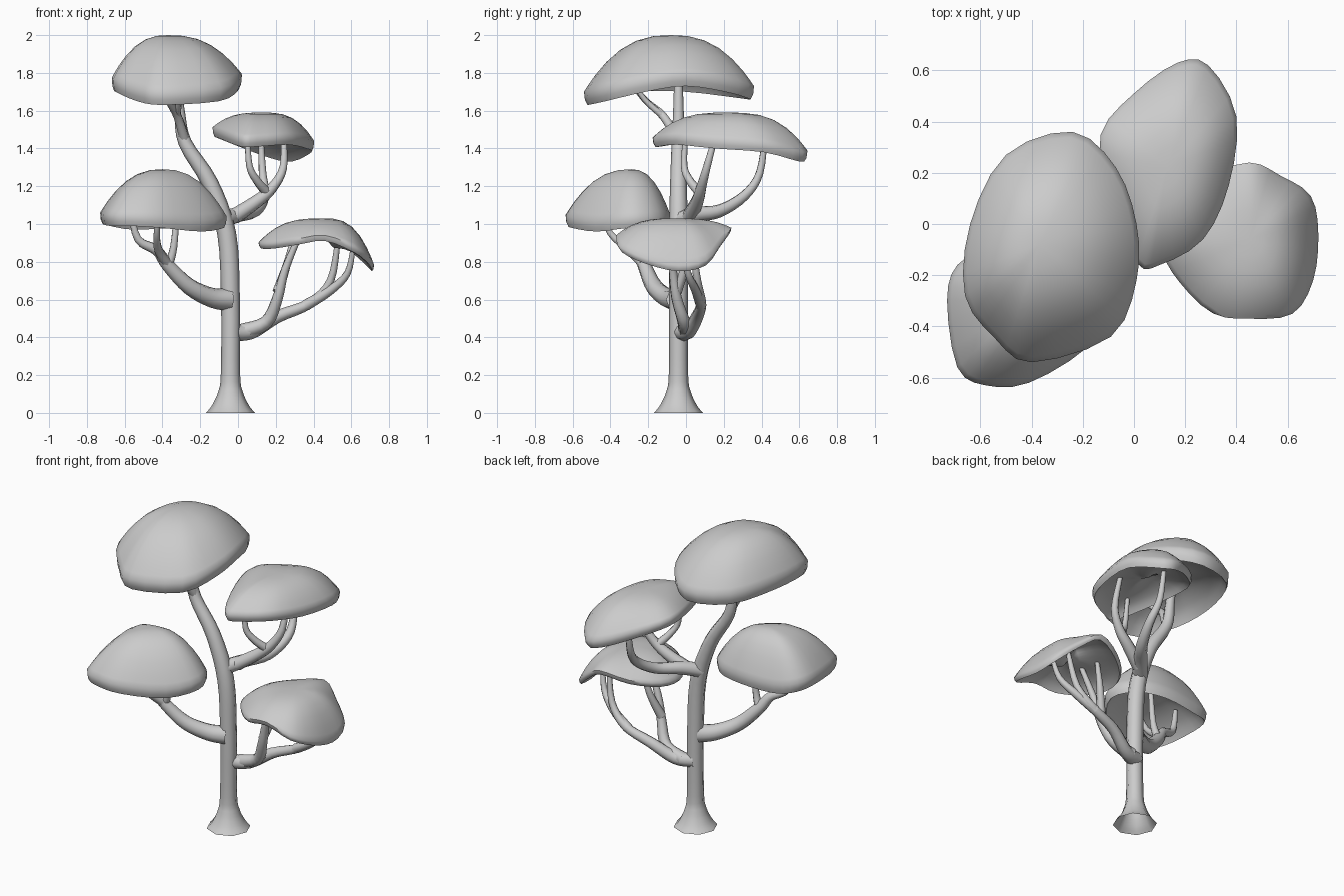
import bpy
import bmesh
from mathutils import Vector

if "Cube" in bpy.data.objects:
    bpy.data.objects.remove(bpy.data.objects["Cube"], do_unlink=True)

# One plain grey for the whole tree
grey = bpy.data.materials.new("plain grey")
grey.use_nodes = True
colour = (.6, .6, .6, 1)
grey.diffuse_color = colour
grey.node_tree.nodes["Principled BSDF"].inputs["Base Color"].default_value = colour


def smooth_path(points, steps, closed=False):
    """Catmull-Rom interpolation through points of any dimension."""
    pts = [Vector(p) for p in points]
    count = len(pts)
    result = []
    for i in range(count if closed else count - 1):
        if closed:
            a, b, c, d = (pts[(i + k) % count] for k in (-1, 0, 1, 2))
        else:
            a, b, c, d = (pts[min(max(i + k, 0), count - 1)] for k in (-1, 0, 1, 2))
        for s in range(steps):
            t = s / steps
            result.append(b + (c - a) * t / 2
                          + (a * 2 - b * 5 + c * 4 - d) * (t * t / 2)
                          + (b * 3 - a - c * 3 + d) * (t ** 3 / 2))
    if not closed:
        result.append(pts[-1])
    return result


def finish(obj, angle):
    obj.data.materials.clear()
    obj.data.materials.append(grey)
    bpy.ops.object.select_all(action='DESELECT')
    obj.select_set(True)
    bpy.context.view_layer.objects.active = obj
    if obj.type == 'CURVE':
        bpy.ops.object.convert(target='MESH')
    bpy.ops.object.shade_smooth_by_angle(angle=angle)


def limb(name, points, start, end):
    """Round limb with open ends, tapering from start to end radius."""
    n = len(points)
    tube(name, points, [start + (end - start) * i / (n - 1) for i in range(n)])


def tube(name, points, radii):
    curve = bpy.data.curves.new(name, 'CURVE')
    curve.dimensions = '3D'
    curve.bevel_depth = 1
    curve.bevel_resolution = 2
    path = smooth_path([(*p, r) for p, r in zip(points, radii)], 4)
    spline = curve.splines.new('POLY')
    spline.points.add(len(path) - 1)
    for point, v in zip(spline.points, path):
        point.co = (v.x, v.y, v.z, 1)
        point.radius = v.w
    obj = bpy.data.objects.new(name, curve)
    bpy.context.collection.objects.link(obj)
    finish(obj, 1)


def canopy(name, crown, rim, power, lip, hollow=.45):
    """Domed leaf pad: wavy rim, rounded lip of given height, hollow underside."""
    crown = Vector(crown)
    edge = smooth_path(rim, 3, closed=True)
    bm = bmesh.new()

    def layer(t, rise, lift):
        ring = []
        for e in edge:
            pos = crown.lerp(e, t)
            base = e.z + rise
            pos.z = base + (crown.z - base) * lift * (1 - t ** power)
            ring.append(bm.verts.new(pos))
        return ring

    def bridge(a, b):
        for i in range(len(a)):
            j = (i + 1) % len(a)
            bm.faces.new((a[i], a[j], b[j], b[i]))

    levels = [.2, .4, .58, .74, .87, .95]
    rings = [layer(t, lip, 1) for t in levels + [1]]
    rings.append(layer(.99, lip * .4, 0))
    rings.append(layer(.96, 0, 0))
    rings += [layer(t, 0, hollow) for t in reversed(levels[:-1])]
    for a, b in zip(rings, rings[1:]):
        bridge(a, b)
    average = sum(e.z for e in edge) / len(edge)
    under = crown.copy()
    under.z = average + (crown.z - average) * hollow
    for ring, centre in ((rings[0], crown), (rings[-1], under)):
        tip = bm.verts.new(centre)
        for i in range(len(ring)):
            bm.faces.new((ring[i], ring[(i + 1) % len(ring)], tip))
    bmesh.ops.recalc_face_normals(bm, faces=bm.faces)
    mesh = bpy.data.meshes.new(name)
    bm.to_mesh(mesh)
    bm.free()
    obj = bpy.data.objects.new(name, mesh)
    bpy.context.collection.objects.link(obj)
    finish(obj, 1)


# Trunk with flared foot, leaning right towards the top
tube("trunk", [(-.04, -.04, 0), (-.04, -.04, .04), (-.04, -.04, .11), (-.04, -.04, .21),
               (-.04, -.04, .6), (-.06, -.04, .95), (-.15, -.04, 1.22), (-.28, -.04, 1.43),
               (-.31, -.04, 1.6), (-.34, -.04, 1.85)],
     [.13, .098, .066, .051, .05, .05, .044, .036, .028, .02])

# Top twigs
limb("top_front_twig", [(-.28, -.04, 1.44), (-.32, -.12, 1.57), (-.37, -.22, 1.66),
                        (-.41, -.32, 1.79)], .028, .012)
limb("top_side_twig", [(-.32, -.12, 1.57), (-.31, -.22, 1.66), (-.28, -.3, 1.78)], .018, .011)

# Upper left bough and its twigs
limb("upper_left_bough", [(-.08, -.04, 1.02), (0, .06, 1.05), (.09, .18, 1.07),
                          (.14, .31, 1.15), (.13, .39, 1.27), (.12, .42, 1.48)], .048, .014)
limb("upper_left_side_twig", [(-.02, .02, 1.04), (.1, .06, 1.12), (.18, .08, 1.19),
                              (.24, .11, 1.3), (.24, .16, 1.48)], .042, .015)
limb("upper_left_front_twig", [(.15, .07, 1.17), (.1, .02, 1.23), (.06, -.01, 1.31),
                               (.05, 0, 1.48)], .026, .013)

# Lower right bough and its twigs
limb("lower_right_bough", [(-.05, -.05, .6), (-.14, -.1, .61), (-.26, -.17, .67),
                           (-.37, -.22, .78), (-.43, -.25, .86), (-.53, -.28, .92),
                           (-.57, -.3, 1.08)], .06, .014)
limb("lower_right_front_twig", [(-.36, -.21, .77), (-.42, -.3, .86), (-.43, -.4, .95),
                                (-.42, -.46, 1.08)], .028, .012)
limb("lower_right_back_twig", [(-.37, -.22, .78), (-.34, -.23, .88), (-.32, -.23, 1.12)],
     .026, .014)

# Lower left boughs and their twigs
limb("lower_left_bough", [(-.04, -.03, .43), (.07, .01, .43), (.21, .06, .51),
                          (.38, .08, .58), (.49, .06, .7), (.53, .03, .92)], .047, .014)
limb("lower_left_outer_twig", [(.36, .08, .57), (.49, .05, .65), (.58, .01, .74),
                               (.61, -.02, .88)], .03, .013)
limb("lower_left_front_bough", [(.02, 0, .43), (.15, -.01, .48), (.21, -.05, .61),
                                (.25, -.07, .76), (.33, -.09, .95)], .042, .015)
limb("lower_left_inner_twig", [(.21, -.05, .64), (.26, 0, .79), (.3, .02, .95)],
     .028, .013)

# Leaf pads
canopy("top_canopy", (-.37, -.08, 2), [
    (.01, 0, 1.73), (-.07, .22, 1.7), (-.24, .36, 1.66), (-.5, .27, 1.67),
    (-.64, 0, 1.7), (-.66, -.28, 1.7), (-.54, -.45, 1.65), (-.4, -.54, 1.63),
    (-.09, -.44, 1.65), (.01, -.22, 1.7)], 2.5, .07)
canopy("upper_left_canopy", (.13, .22, 1.59), [
    (.4, .42, 1.38), (.29, .62, 1.33), (.17, .63, 1.35), (0, .51, 1.41),
    (-.13, .35, 1.46), (-.1, .12, 1.45), (.01, -.15, 1.41), (.1, -.16, 1.41),
    (.27, -.06, 1.42), (.37, .15, 1.4)], 3, .05)
canopy("lower_right_canopy", (-.4, -.29, 1.29), [
    (-.06, -.3, .98), (-.13, -.14, .98), (-.32, -.08, .98), (-.56, -.1, .97),
    (-.69, -.16, .99), (-.73, -.3, 1), (-.69, -.56, .99), (-.58, -.63, .99),
    (-.41, -.62, .98), (-.18, -.48, .96)], 2.4, .06)
canopy("lower_left_canopy", (.45, -.06, 1.03), [
    (.72, -.04, .75), (.69, .11, .78), (.57, .19, .88), (.45, .24, .95),
    (.28, .18, .91), (.14, .05, .88), (.11, -.1, .87), (.18, -.23, .87),
    (.31, -.35, .89), (.46, -.37, .91), (.62, -.35, .85), (.7, -.22, .79)], 3, .03)
